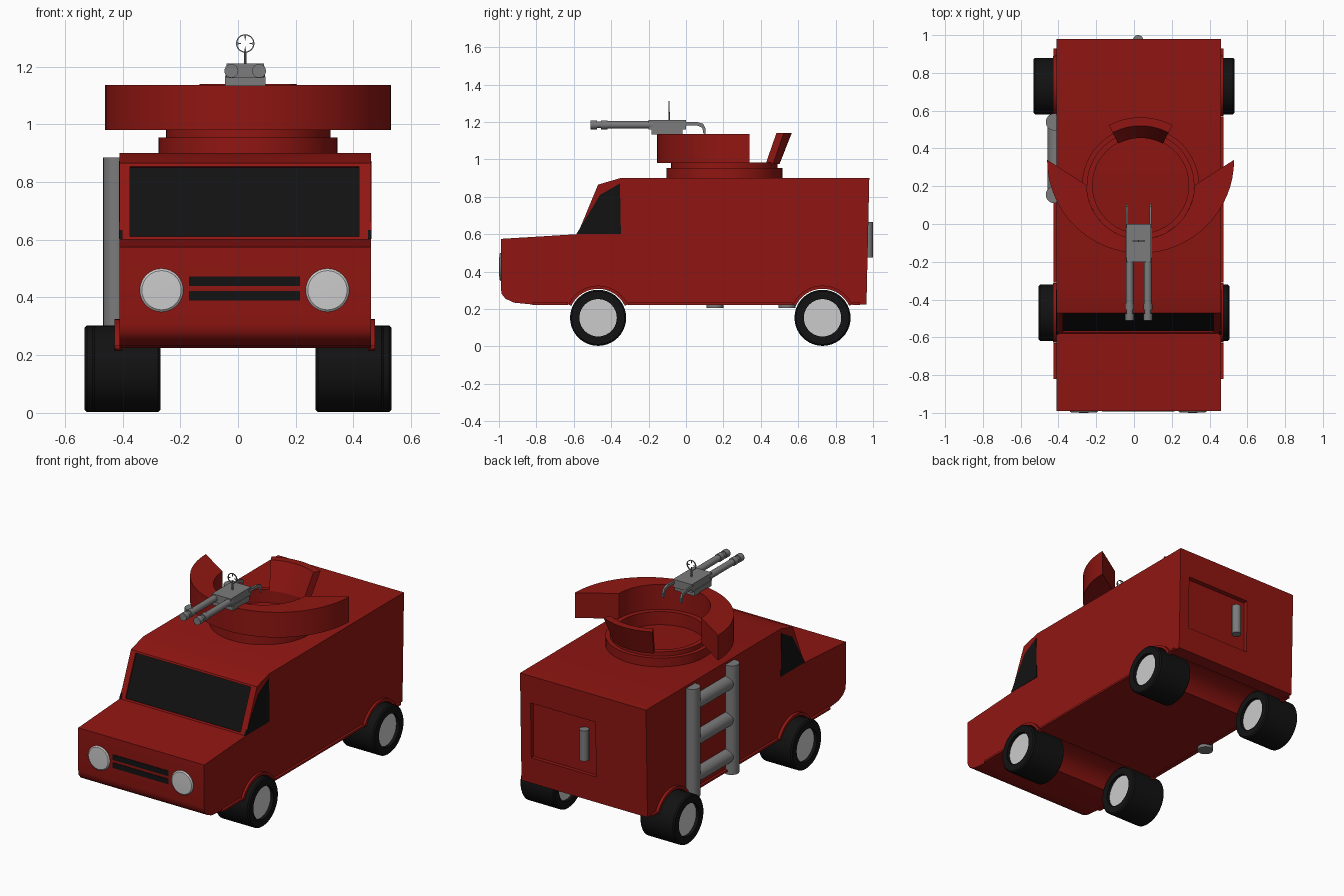
import bpy, bmesh
from math import sin, cos, pi, radians
from mathutils import Vector

if "Cube" in bpy.data.objects:
    bpy.data.objects.remove(bpy.data.objects["Cube"])


def material(name, rgb):
    m = bpy.data.materials.new(name)
    m.diffuse_color = (*rgb, 1)
    m.use_nodes = True
    m.node_tree.nodes["Principled BSDF"].inputs["Base Color"].default_value = m.diffuse_color
    return m


RED = material("red_paint", (0.28, 0.008, 0.006))
BLACK = material("black", (0.006, 0.006, 0.006))
STEEL = material("steel", (0.2, 0.2, 0.2))
CX = 0.025          # body centre line
TX, TY = 0.035, 0.205   # turret centre


def to3d(axis, a, b, t):
    return {"x": (t, a, b), "y": (a, t, b), "z": (a, b, t)}[axis]


def finish(name, bm, mat, smooth=False):
    bmesh.ops.remove_doubles(bm, verts=bm.verts, dist=1e-5)
    bmesh.ops.recalc_face_normals(bm, faces=bm.faces)
    me = bpy.data.meshes.new(name)
    bm.to_mesh(me)
    bm.free()
    ob = bpy.data.objects.new(name, me)
    bpy.context.collection.objects.link(ob)
    if mat:
        me.materials.append(mat)
    if smooth:
        shade(ob)
    return ob


def shade(ob):
    bpy.ops.object.select_all(action="DESELECT")
    ob.select_set(True)
    bpy.context.view_layer.objects.active = ob
    bpy.ops.object.shade_smooth_by_angle(angle=radians(30))


def prism(name, pts, axis, lo, hi, mat, smooth=False):
    """Extrude a 2D outline along an axis."""
    bm = bmesh.new()
    A = [bm.verts.new(to3d(axis, a, b, lo)) for a, b in pts]
    B = [bm.verts.new(to3d(axis, a, b, hi)) for a, b in pts]
    n = len(pts)
    bm.faces.new(A)
    bm.faces.new(B)
    for i in range(n):
        j = (i + 1) % n
        bm.faces.new((A[i], A[j], B[j], B[i]))
    return finish(name, bm, mat, smooth)


def box(name, x0, x1, y0, y1, z0, z1, mat):
    return prism(name, [(x0, y0), (x1, y0), (x1, y1), (x0, y1)], "z", z0, z1, mat)


def lathe(name, profile, axis, a, b, mat, n=32, start=0, sweep=360):
    """Revolve (radius, position) points around an axis line through (a, b).
    A partial sweep revolves a closed outline and caps its ends."""
    bm = bmesh.new()
    full = sweep == 360
    rings = []
    for i in range(n if full else n + 1):
        t = radians(start + sweep * i / n)
        rings.append([bm.verts.new(to3d(axis, a + r * cos(t), b + r * sin(t), h)) for r, h in profile])
    m = len(profile)
    closed = profile[0][0] > 0
    for i in range(n):
        R, S = rings[i], rings[(i + 1) % len(rings)]
        for k in range(m if closed else m - 1):
            q = (k + 1) % m
            bm.faces.new((R[k], R[q], S[q], S[k]))
    if not full:
        bm.faces.new(rings[0])
        bm.faces.new(rings[-1])
    bmesh.ops.dissolve_degenerate(bm, dist=1e-5, edges=bm.edges)
    return finish(name, bm, mat, True)


def rod(name, axis, a, b, lo, hi, r, mat, n=24):
    return lathe(name, [(0, lo), (r, lo), (r, hi), (0, hi)], axis, a, b, mat, n)


def cut(ob, cutter):
    cutter.hide_render = True
    mod = ob.modifiers.new("cut", "BOOLEAN")
    mod.operation = "DIFFERENCE"
    mod.solver = "EXACT"
    mod.object = cutter
    bpy.context.view_layer.objects.active = ob
    bpy.ops.object.modifier_apply(modifier=mod.name)
    bpy.data.objects.remove(cutter)


# Van body from its side profile
body = prism("body", [(-0.99, 0.575), (-0.58, 0.60), (-0.47, 0.865), (-0.35, 0.90), (0.98, 0.90),
                      (0.965, 0.225), (-0.83, 0.225), (-0.92, 0.234), (-0.965, 0.255),
                      (-0.985, 0.28), (-0.99, 0.31)], "x", -0.41, 0.46, RED)
WHEEL_Y = (-0.47, 0.73)
for y in WHEEL_Y:
    cut(body, rod("arch_cutter", "x", y, 0.15, -0.7, 0.7, 0.165, RED, 40))

# Recessed windscreen
low, slope = Vector((-0.58, 0.60)), Vector((0.11, 0.265))
out = Vector((-0.923, 0.383))


def screen(name, d0, d1, mat):
    pts = [low + slope * t + out * d for t, d in ((0.04, d0), (0.96, d0), (0.96, d1), (0.04, d1))]
    return prism(name, [tuple(p) for p in pts], "x", -0.375, 0.42, mat)


cut(body, screen("screen_cutter", -0.012, 0.05, RED))
screen("windscreen", -0.03, -0.009, BLACK)

# Recessed rear door with handle
cut(body, box("door_cutter", -0.058, 0.39, 0.945, 1.1, 0.385, 0.73, RED))
rod("door_handle", "z", 0.022, 0.972, 0.475, 0.665, 0.028, STEEL)
shade(body)

# Side windows
for side, x0, x1 in (("left", -0.412, -0.40), ("right", 0.45, 0.462)):
    prism(side + "_side_window", [(-0.585, 0.602), (-0.348, 0.602), (-0.353, 0.872), (-0.46, 0.81)],
          "x", x0, x1, BLACK)

# Wheels, wheel arch flares and sills
for end, y, reach in (("front", WHEEL_Y[0], 0.505), ("rear", WHEEL_Y[1], 0.532)):
    for side, s in (("left", -1), ("right", 1)):
        o, i = s * reach, s * (reach - 0.236)
        lathe(f"{end}_{side}_tyre", [(0.10, o), (0.142, o), (0.15, o - s * 0.008),
                                     (0.15, i + s * 0.008), (0.142, i), (0.10, i)], "x", y, 0.153, BLACK, 40)
        rod(f"{end}_{side}_hub", "x", y, 0.153, i + s * 0.02, o - s * 0.02, 0.102, None, 40)
        x0, x1 = (0.45, 0.475) if s > 0 else (-0.428, -0.40)
        lathe(f"{end}_{side}_flare", [(0.158, x0), (0.158, x1), (0.175, x1), (0.175, x0)],
              "x", y, 0.15, RED, 20, 25, 130)
for side, x0, x1 in (("left", -0.425, -0.40), ("right", 0.45, 0.475)):
    for part, y0, y1 in (("front", -0.82, -0.63), ("middle", -0.31, 0.57), ("rear", 0.89, 0.93)):
        box(f"{side}_{part}_sill", x0, x1, y0, y1, 0.222, 0.234, RED)

# Headlights and grille
for side, x in (("left", -0.265), ("right", 0.31)):
    lathe(side + "_headlight", [(0, -0.97), (0.075, -0.97), (0.075, -0.992), (0.068, -0.998), (0, -1.0)],
          "y", x, 0.425, None, 32)
for part, z in (("lower", 0.39), ("upper", 0.44)):
    box(part + "_grille_bar", -0.17, 0.215, -0.993, -0.97, z, z + 0.033, BLACK)

# Ladder on the left side
for end, y in (("front", 0.155), ("rear", 0.54)):
    rod(end + "_ladder_rail", "z", -0.422, y, 0.205, 0.885, 0.045, STEEL)
for i, z in enumerate((0.315, 0.545, 0.77)):
    rod(f"ladder_rung_{i + 1}", "y", -0.412, z, 0.155, 0.54, 0.045, STEEL)

# Turret ring on the roof
lathe("turret_ring", [(0.255, 0.89), (0.31, 0.89), (0.31, 0.955), (0.285, 0.955), (0.285, 0.982),
                      (0.255, 0.982)], "z", TX, TY, RED, 48)

# Crescent shield: outer half circle, inner arc around the ring
N = 32
outer = [(TX + 0.495 * cos(pi + pi * i / N), 0.34 + 0.495 * sin(pi + pi * i / N)) for i in range(N + 1)]
inner = [(TX + 0.285 * cos(-pi * i / N), TY + 0.285 * sin(-pi * i / N)) for i in range(N + 1)]
prism("gun_shield", outer + inner, "z", 0.98, 1.137, RED, True)

# Leaning curved backrest
lathe("backrest", [(0.25, 0.975), (0.295, 0.975), (0.36, 1.14), (0.315, 1.14)], "z", TX, TY, RED, 12, 62, 56)

# Twin gun
G = 0.025
box("gun_mount", G - 0.07, G + 0.07, -0.185, -0.02, 1.132, 1.165, STEEL)
box("gun_receiver", G - 0.065, G + 0.065, -0.20, 0.0, 1.16, 1.21, STEEL)
for side, s in (("left", -1), ("right", 1)):
    x = G + s * 0.048
    lathe(side + "_barrel", [(0, -0.51), (0.024, -0.51), (0.024, -0.475), (0.018, -0.475), (0.018, -0.455),
                             (0.024, -0.455), (0.024, -0.42), (0.02, -0.42), (0.02, -0.18), (0, -0.18)],
          "y", x, 1.185, STEEL, 20)
    hx = G + s * 0.062
    prism(side + "_grip", [(-0.02, 1.2), (0.06, 1.2), (0.092, 1.19), (0.105, 1.165), (0.105, 1.135), (0.092, 1.14),
                           (0.088, 1.168), (0.058, 1.182), (-0.02, 1.182)], "x", hx - 0.006, hx + 0.006, STEEL)

# Ring sight on a post
rod("sight_post", "z", G, -0.09, 1.2, 1.252, 0.005, STEEL, 10)
lathe("sight_ring", [(0.028, -0.093), (0.032, -0.093), (0.032, -0.087), (0.028, -0.087)], "y", G, 1.28, STEEL, 24)
for i in range(4):
    t = pi / 2 * i
    d, p = Vector((cos(t), sin(t))), Vector((-sin(t), cos(t)))
    c = Vector((G, 1.28))
    prism(f"sight_tick_{i + 1}", [tuple(c + d * 0.03 + p * 0.004), tuple(c + d * 0.01),
                                  tuple(c + d * 0.03 - p * 0.004)], "y", -0.092, -0.088, STEEL)
